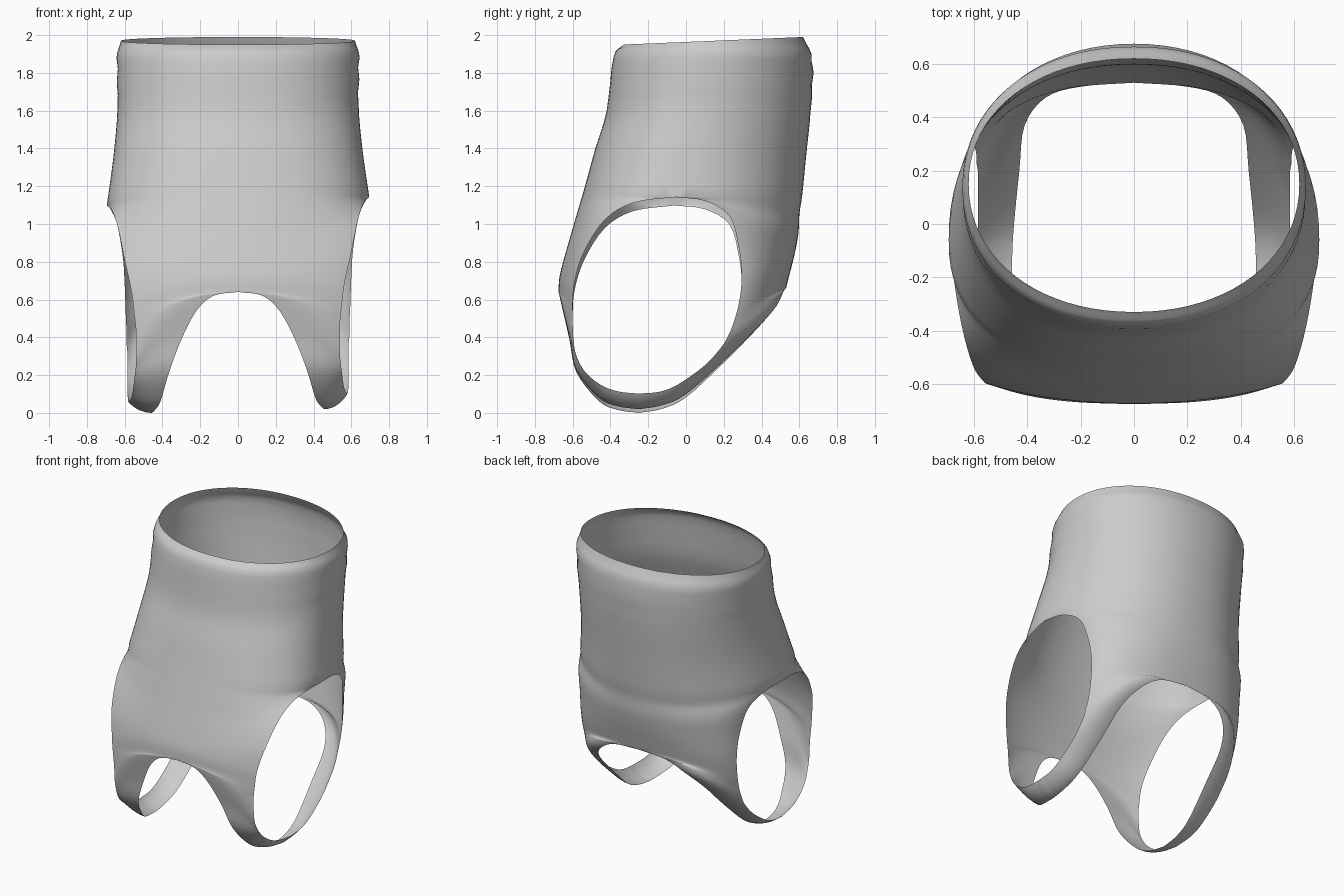
import bpy
import bmesh
import math
from mathutils import Vector

STEPS = 4      # rows between guide points
COLS = 20      # columns from centre line to side edge

old = bpy.data.objects.get("Cube")
if old:
    bpy.data.objects.remove(old, do_unlink=True)


def smooth(points):
    """Catmull-Rom curve through the guide points."""
    pts = [Vector(p) for p in points]
    pts = [2 * pts[0] - pts[1]] + pts + [2 * pts[-1] - pts[-2]]
    out = []
    for a, b, c, d in zip(pts, pts[1:], pts[2:], pts[3:]):
        for k in range(STEPS):
            t = k / STEPS
            out.append(0.5 * (2 * b + (c - a) * t
                              + (2 * a - 5 * b + 4 * c - d) * t * t
                              + (3 * b - a - 3 * c + d) * t ** 3))
    return out + [pts[-2]]


def joined(first, second):
    """Two smooth curves meeting in a corner."""
    return smooth(first) + smooth([first[-1]] + second)[1:]


def ramp(values, row):
    """Value at a row, held constant after the last guide value."""
    pos = min(row / STEPS, len(values) - 1)
    k = min(int(pos), len(values) - 2)
    return values[k] + (values[k + 1] - values[k]) * (pos - k)


# Side seam from hem to the top of the arm opening
seam = [(.62, .15, 1.97), (.64, .14, 1.88), (.638, .08, 1.62),
        (.66, 0, 1.37), (.695, -.06, 1.12)]

# Front: centre line, neckline and arm opening edge
front_centre = [(0, -.33, 1.95), (0, -.385, 1.88), (0, -.42, 1.6),
                (0, -.48, 1.4), (0, -.535, 1.2), (0, -.57, 1.08),
                (0, -.605, .96), (0, -.645, .82), (0, -.67, .72),
                (0, -.675, .64)]
front_neck = [(.13, -.67, .62), (.22, -.652, .54), (.3, -.617, .39),
              (.365, -.58, .22), (.41, -.46, .07), (.44, -.36, .025),
              (.455, -.25, .01)]
front_arm = [(.665, -.28, 1.09), (.635, -.43, 1.0), (.60, -.54, .83),
             (.565, -.59, .67), (.55, -.6, .55), (.54, -.6, .45),
             (.54, -.595, .36), (.54, -.58, .28), (.55, -.53, .19),
             (.56, -.44, .12), (.57, -.35, .09), (.58, -.25, .08)]

# Back: centre line, neckline and arm opening edge
back_centre = [(0, .62, 1.99), (0, .67, 1.86), (0, .66, 1.6),
               (0, .635, 1.35), (0, .615, 1.15), (0, .60, 1.05),
               (0, .595, .95), (0, .575, .84), (0, .55, .74),
               (0, .53, .66)]
back_neck = [(.2, .515, .64), (.33, .475, .56), (.41, .37, .44),
             (.43, .2, .27), (.45, 0, .09), (.457, -.13, .03),
             (.455, -.25, .01)]
back_arm = [(.675, .1, 1.1), (.64, .23, 1.02), (.61, .28, .85),
            (.60, .295, .7), (.595, .28, .56), (.59, .25, .45),
            (.59, .225, .39), (.585, .19, .33), (.585, .1, .23),
            (.585, -.04, .13), (.582, -.14, .09), (.58, -.25, .08)]

# Roundness of each row: full quarter turn at the hem, flat on the straps
front_turn = [90, 90, 90, 90, 90, 74, 62, 54, 48]
back_turn = [90, 90, 90, 90, 90, 80, 74, 70, 66, 64, 60, 54, 48]
front_power = [.95, .93, .91, .88, .84, .9, 1]
back_power = [.95, .95, .93, .93, .92, .93, .9, .88, .86, .86, .92, 1]


def gathered(p):
    """Shallow folds near the hem, stronger at the back."""
    fade = max(0, min(1, (p.z - 1.6) / .2)) * max(0, min(1, (1.97 - p.z) / .08))
    back = .4 + .6 * max(0, min(1, p.y + .4))
    s = 1 + .01 * fade * back * math.sin(p.z * 50 + p.x * 2)
    return Vector((p.x * s, .15 + (p.y - .15) * s, p.z))


def add_panel(bm, inner, outer, turn, power, side):
    """Rounded sheet between an inner and an outer edge curve."""
    grid = []
    for i, (a, b) in enumerate(zip(inner, outer)):
        angle = math.radians(ramp(turn, i))
        e = ramp(power, i)
        # The left arm opening and strap sit a little higher than the right
        edge_z = b.z + side * .022 * min(1, (1.97 - b.z) / .8)
        neck_z = a.z + side * .01 * max(0, 1 - a.z / .5)
        row = []
        for k in range(COLS + 1):
            t = angle * k / COLS
            s = (math.sin(t) / math.sin(angle)) ** e
            c = (math.cos(t) - math.cos(angle)) / (1 - math.cos(angle))
            c = max(0, c) ** e
            p = gathered(Vector((a.x + (b.x - a.x) * s,
                                 b.y + (a.y - b.y) * c,
                                 edge_z + (neck_z - edge_z) * c)))
            row.append(bm.verts.new((p.x * side, p.y, p.z)))
        grid.append(row)
    for r, q in zip(grid, grid[1:]):
        for k in range(COLS):
            bm.faces.new((r[k], r[k + 1], q[k + 1], q[k]))


# Shirt body with straps, as one thin sheet
bm = bmesh.new()
for centre, neck, arm, turn, power in (
        (front_centre, front_neck, front_arm, front_turn, front_power),
        (back_centre, back_neck, back_arm, back_turn, back_power)):
    inner = joined(centre, neck)
    outer = joined(seam, arm)
    for side in (1, -1):
        add_panel(bm, inner, outer, turn, power, side)
bmesh.ops.remove_doubles(bm, verts=bm.verts, dist=.0005)
bmesh.ops.recalc_face_normals(bm, faces=bm.faces)

# Keep the outside of the cloth facing outwards
probe = min(bm.faces, key=lambda f: f.calc_center_median().y)
if probe.normal.y > 0:
    bmesh.ops.reverse_faces(bm, faces=bm.faces)

mesh = bpy.data.meshes.new("sleeveless_top")
bm.to_mesh(mesh)
bm.free()
top = bpy.data.objects.new("sleeveless_top", mesh)
bpy.context.collection.objects.link(top)

# Plain grey cloth
cloth = bpy.data.materials.new("grey cloth")
cloth.use_nodes = True
grey = (.6, .6, .6, 1)
cloth.diffuse_color = grey
cloth.node_tree.nodes["Principled BSDF"].inputs["Base Color"].default_value = grey
mesh.materials.append(cloth)

bpy.ops.object.select_all(action="DESELECT")
top.select_set(True)
bpy.context.view_layer.objects.active = top
bpy.ops.object.shade_smooth_by_angle(angle=math.radians(40))
